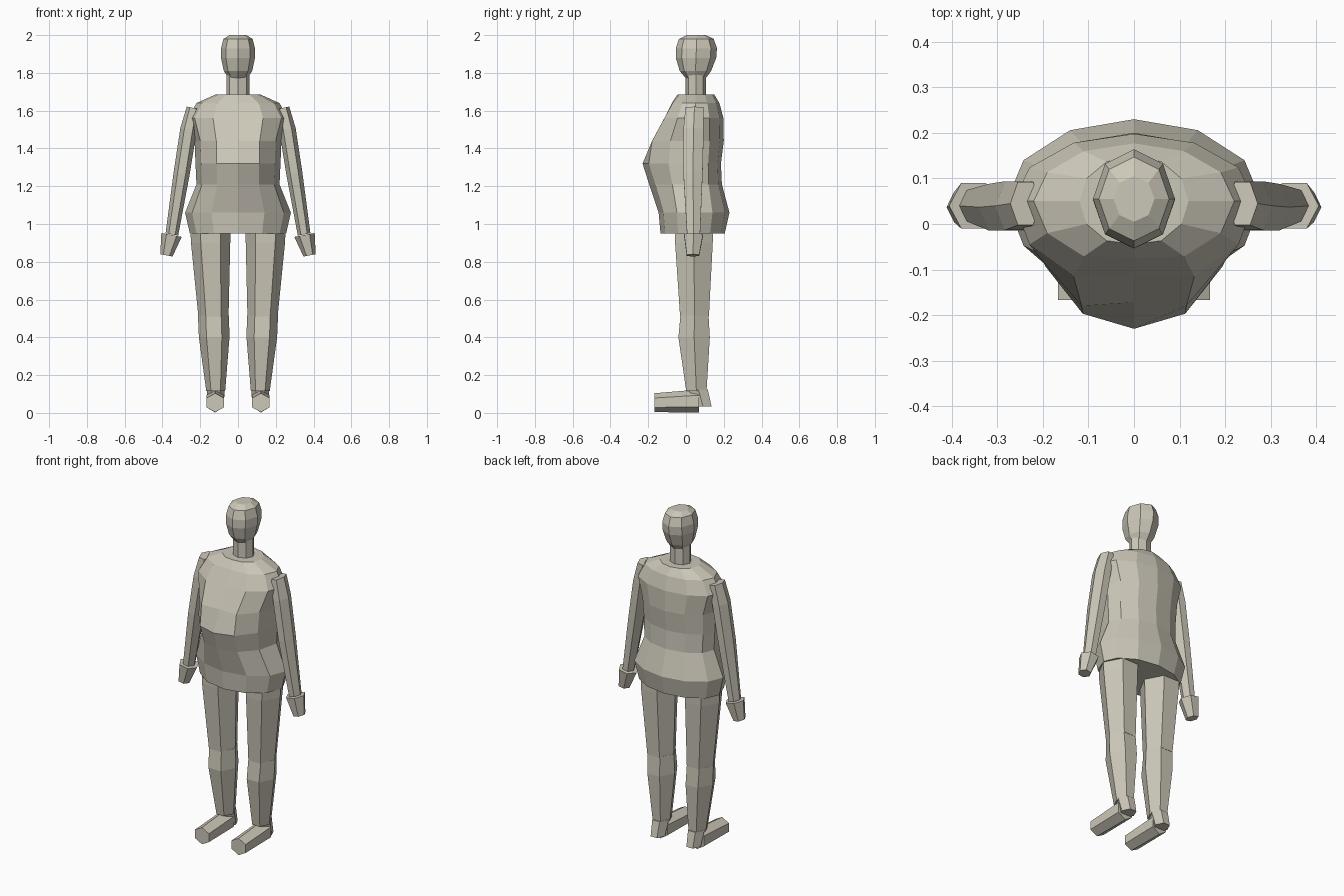
import bpy
import bmesh
from math import sin, cos, tau
from mathutils import Vector

default = bpy.data.objects.get("Cube")
if default:
    bpy.data.objects.remove(default, do_unlink=True)

clay = bpy.data.materials.new("warm_grey_clay")
clay.use_nodes = True
colour = (0.60, 0.57, 0.48, 1)
clay.diffuse_color = colour
clay.node_tree.nodes["Principled BSDF"].inputs["Base Color"].default_value = colour

X, Y, Z = Vector((1, 0, 0)), Vector((0, 1, 0)), Vector((0, 0, 1))


def ring(centre, u, v, sides, turn=0):
    """Points of a polygon round a centre, spanned by the vectors u and v."""
    angles = [tau * (k + turn) / sides for k in range(sides)]
    return [Vector(centre) + u * cos(a) + v * sin(a) for a in angles]


def loft(name, rings, side=1):
    """Closed flat-shaded skin through the rings; side -1 mirrors it."""
    bm = bmesh.new()
    loops = [[bm.verts.new((p.x * side, p.y, p.z)) for p in r] for r in rings]
    for low, high in zip(loops, loops[1:]):
        for k in range(len(low)):
            j = (k + 1) % len(low)
            bm.faces.new((low[k], low[j], high[j], high[k]))
    bm.faces.new(loops[0])
    bm.faces.new(loops[-1])
    bmesh.ops.recalc_face_normals(bm, faces=bm.faces)
    mesh = bpy.data.meshes.new(name)
    bm.to_mesh(mesh)
    bm.free()
    mesh.materials.append(clay)
    obj = bpy.data.objects.new(name, mesh)
    bpy.context.collection.objects.link(obj)
    return obj


def limb(name, sections, u, v, side, sides=6, turn=0):
    """Sections are (centre, radius along u, radius along v)."""
    loft(name, [ring(c, u * a, v * b, sides, turn) for c, a, b in sections], side)


def torso_ring(z, width, front, back, crease):
    """Oval with unequal front and back depth and its own centre front point."""
    mid = 0.05
    points = []
    for k in range(12):
        a = tau * k / 12
        depth = front if cos(a) > 0 else back
        y = crease if k == 0 else mid - depth * cos(a)
        points.append(Vector((width * sin(a), y, z)))
    return points


# Long loose top: hem, hips, waist, belly, chest, shoulders, neckline
loft("torso", [torso_ring(*s) for s in (
    (0.95, 0.255, 0.185, 0.155, -0.135),
    (1.06, 0.28, 0.195, 0.18, -0.145),
    (1.21, 0.22, 0.245, 0.14, -0.195),
    (1.32, 0.225, 0.285, 0.135, -0.23),
    (1.44, 0.23, 0.265, 0.15, -0.172),
    (1.56, 0.265, 0.19, 0.148, -0.115),
    (1.64, 0.22, 0.14, 0.127, -0.075),
    (1.685, 0.12, 0.1, 0.1, -0.045),
)])

# Neck and head
loft("neck", [ring((0, 0.052, z), X * 0.062, Y * 0.054, 8) for z in (1.62, 1.8)])
loft("head", [ring((0, y, z), X * w, Y * d, 8) for z, y, w, d in (
    (1.77, 0.052, 0.048, 0.052),
    (1.81, 0.05, 0.075, 0.083),
    (1.88, 0.053, 0.09, 0.107),
    (1.93, 0.055, 0.09, 0.109),
    (1.98, 0.055, 0.077, 0.092),
    (2.0, 0.055, 0.045, 0.05),
)])

# Arms, legs and feet, one set for each side
lean = Vector((0.98, 0, 0.19))
for label, side in (("left", 1), ("right", -1)):
    limb(label + "_upper_arm", [
        ((0.238, 0.045, 1.615), 0.034, 0.055),
        ((0.262, 0.04, 1.5), 0.044, 0.062),
        ((0.298, 0.037, 1.27), 0.043, 0.059),
    ], lean, Y, side)
    limb(label + "_forearm", [
        ((0.298, 0.037, 1.27), 0.043, 0.059),
        ((0.35, 0.04, 0.945), 0.034, 0.04),
    ], lean, Y, side)
    limb(label + "_hand", [
        ((0.352, 0.04, 0.942), 0.055, 0.058),
        ((0.379, 0.037, 0.834), 0.033, 0.038),
    ], lean, Y, side)
    limb(label + "_thigh", [
        ((0.145, 0.042, 1.0), 0.108, 0.117),
        ((0.145, 0.042, 0.9), 0.104, 0.115),
        ((0.13, 0.045, 0.51), 0.08, 0.088),
    ], X, Y, side)
    limb(label + "_calf", [
        ((0.13, 0.045, 0.515), 0.082, 0.086),
        ((0.126, 0.043, 0.4), 0.081, 0.096),
        ((0.118, 0.055, 0.115), 0.05, 0.062),
    ], X, Y, side)
    limb(label + "_heel", [
        ((0.118, 0.065, 0.125), 0.048, 0.058),
        ((0.118, 0.09, 0.035), 0.042, 0.052),
    ], X, Y, side)
    limb(label + "_foot", [
        ((0.121, 0.07, 0.063), 0.054, 0.061),
        ((0.121, -0.167, 0.054), 0.053, 0.05),
    ], X, Z, side, turn=0.5)
